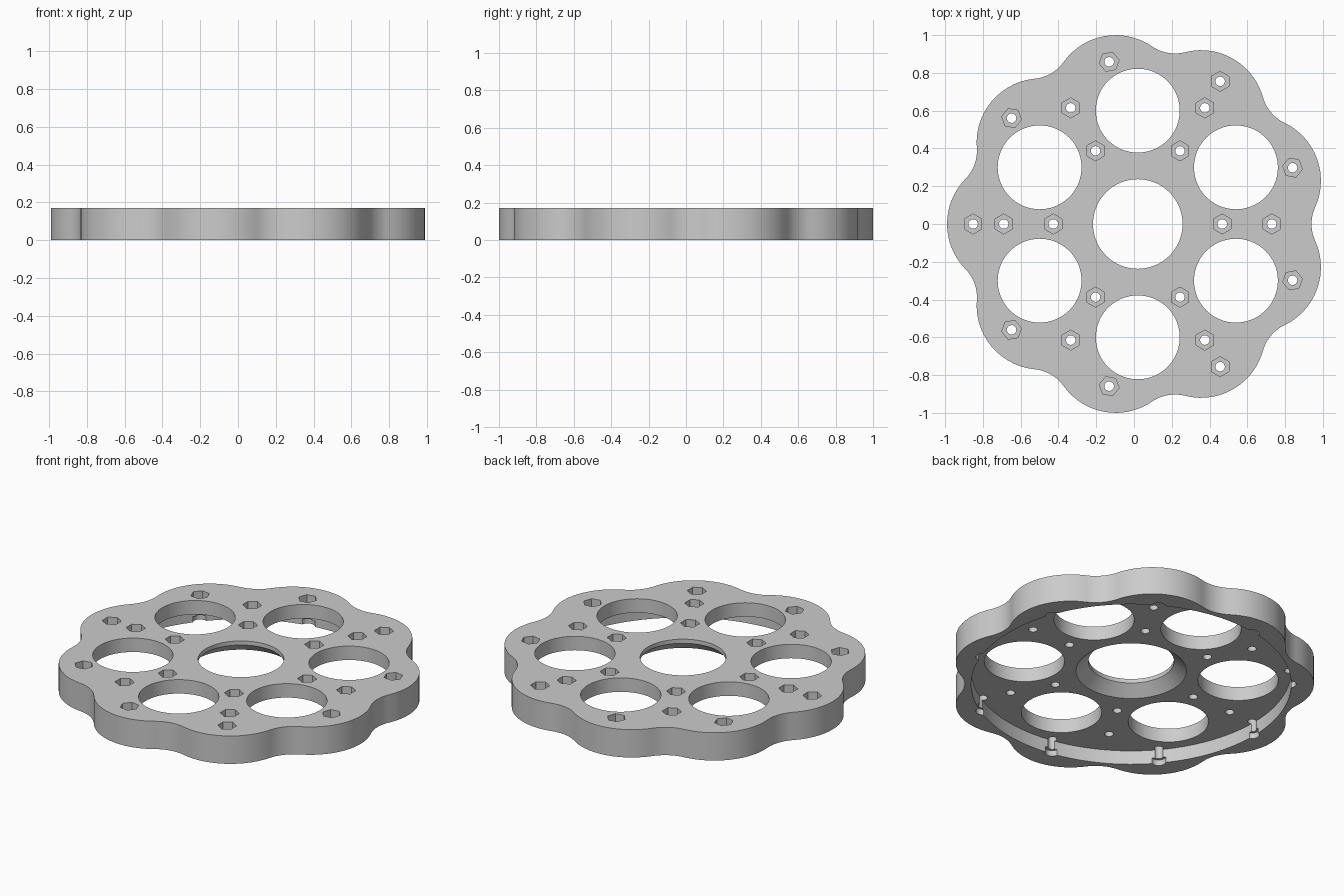
import bpy, bmesh
from math import sin, cos, pi, radians, atan2

CX = 0.02             # hub axis along x
HEIGHT = 0.17
FLOOR = 0.085         # underside of the plate, above the cavity

cube = bpy.data.objects.get("Cube")
if cube:
    bpy.data.objects.remove(cube, do_unlink=True)

grey = bpy.data.materials.new("plain_grey")
grey.use_nodes = True
grey.diffuse_color = (0.6, 0.6, 0.6, 1)
grey.node_tree.nodes["Principled BSDF"].inputs["Base Color"].default_value = (0.6, 0.6, 0.6, 1)


def make_object(name, bm):
    bmesh.ops.recalc_face_normals(bm, faces=bm.faces)
    mesh = bpy.data.meshes.new(name)
    bm.to_mesh(mesh)
    bm.free()
    mesh.materials.append(grey)
    obj = bpy.data.objects.new(name, mesh)
    bpy.context.collection.objects.link(obj)
    return obj


def prism(bm, points, z0, z1):
    """Closed prism over a flat outline."""
    low = [bm.verts.new((x, y, z0)) for x, y in points]
    high = [bm.verts.new((x, y, z1)) for x, y in points]
    n = len(points)
    bm.faces.new(low[::-1])
    bm.faces.new(high)
    for i in range(n):
        j = (i + 1) % n
        bm.faces.new((low[i], low[j], high[j], high[i]))


def polygon(x, y, r, sides, turn=0.0):
    return [(x + r * cos(turn + 2 * pi * i / sides), y + r * sin(turn + 2 * pi * i / sides))
            for i in range(sides)]


def polar(r, a):
    return CX + r * cos(a), r * sin(a)


def lobed_outline(count=9, d=0.67, big=0.34, valley=0.92, steps=14):
    """Convex lobes joined by tangent concave arcs."""
    half = pi / count
    c = d * cos(half)
    small = (valley ** 2 + d ** 2 - 2 * valley * c - big ** 2) / (2 * (big - valley + c))
    dv = valley + small
    beta = atan2(dv * sin(half), dv * cos(half) - d)
    points = []
    for k in range(count):
        a = half * (2 * k + 1)
        px, py = polar(d, a)
        vx, vy = polar(dv, a + half)
        for i in range(steps):
            t = a - beta + 2 * beta * i / steps
            points.append((px + big * cos(t), py + big * sin(t)))
        for i in range(steps):
            t = a + pi + beta - 2 * (beta - half) * i / steps
            points.append((vx + small * cos(t), vy + small * sin(t)))
    return points


def cut(target, cutter):
    cutter.hide_render = True
    mod = target.modifiers.new(cutter.name, 'BOOLEAN')
    mod.operation = 'DIFFERENCE'
    mod.solver = 'EXACT'
    mod.object = cutter
    bpy.context.view_layer.objects.active = target
    bpy.ops.object.modifier_apply(modifier=mod.name)
    bpy.data.objects.remove(cutter, do_unlink=True)


# Lobed body
bm = bmesh.new()
prism(bm, lobed_outline(), 0, HEIGHT)
body = make_object("lobed_plate", bm)

# Underside cavity, flared centre and centre bore, turned as one profile
profile = [(0.885, -0.1), (0.885, FLOOR), (0.305, FLOOR), (0.237, FLOOR + 0.06), (0.237, 0.3)]
bm = bmesh.new()
rings = [[bm.verts.new((x, y, z)) for x, y in polygon(CX, 0, r, 128)] for r, z in profile]
for a, b in zip(rings, rings[1:]):
    for i in range(128):
        j = (i + 1) % 128
        bm.faces.new((a[i], a[j], b[j], b[i]))
bm.faces.new(rings[0][::-1])
bm.faces.new(rings[-1])
cut(body, make_object("cavity_cutter", bm))

# Fastener positions: two rings of six and one per lobe
lobes = [radians(20 + 40 * k) for k in range(9)]
sixths = [radians(60 * k) for k in range(6)]
fasteners = [(r, a) for r in (0.447, 0.71) for a in sixths] + [(0.872, a) for a in lobes]

# Six large openings and all the small bores
bm = bmesh.new()
for a in sixths:
    prism(bm, polygon(*polar(0.6, a + pi / 6), 0.222, 72), -0.1, 0.3)
for r, a in fasteners:
    prism(bm, polygon(*polar(r, a), 0.025, 24), -0.1, 0.3)
cut(body, make_object("bore_cutter", bm))

# Hexagonal pockets in the top
bm = bmesh.new()
for r, a in fasteners:
    prism(bm, polygon(*polar(r, a), 0.053, 6, a + pi / 6), HEIGHT - 0.05, 0.3)
cut(body, make_object("hex_pocket_cutter", bm))

# Round counterbores under the lobes
bm = bmesh.new()
for a in lobes:
    prism(bm, polygon(*polar(0.872, a), 0.04, 32), -0.1, 0.035)
cut(body, make_object("counterbore_cutter", bm))

bpy.ops.object.select_all(action='DESELECT')
body.select_set(True)
bpy.context.view_layer.objects.active = body
bpy.ops.object.shade_smooth_by_angle(angle=radians(30))
